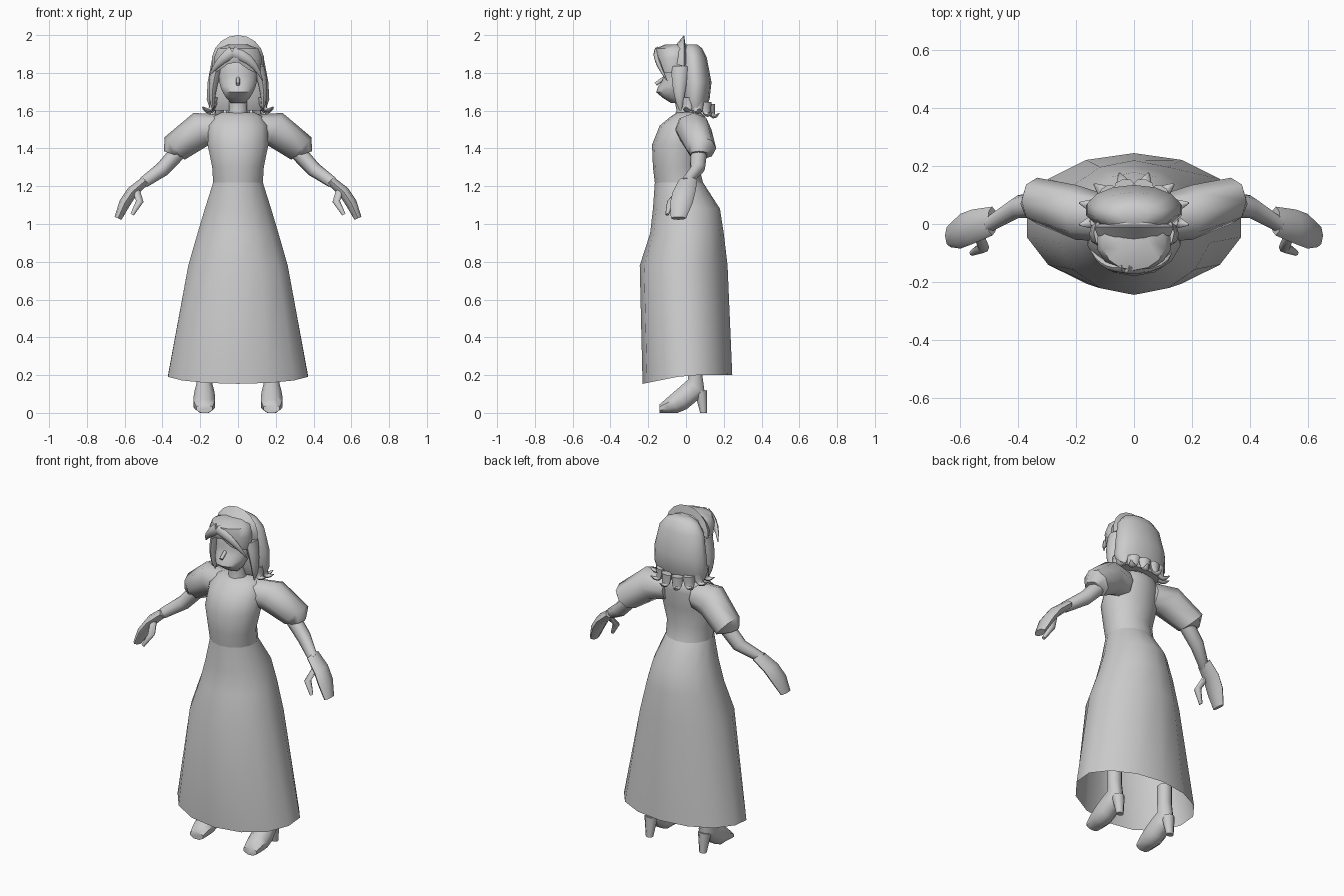
import bpy, bmesh
from math import sin, cos, pi, exp, radians
from mathutils import Vector

cube = bpy.data.objects.get("Cube")
if cube:
    bpy.data.objects.remove(cube, do_unlink=True)

shade = (.6, .6, .6, 1)
grey = bpy.data.materials.new("plain grey")
grey.use_nodes = True
grey.diffuse_color = shade
grey.node_tree.nodes["Principled BSDF"].inputs["Base Color"].default_value = shade

ACROSS = Vector((1, 0, 0))
DEPTH = Vector((0, 1, 0))
UP = Vector((0, 0, 1))


def ring(center, side, forward, count=8, turn=0):
    """Closed loop of points around a center, spanned by two half axes."""
    angles = [2 * pi * (step + turn) / count for step in range(count)]
    return [center + side * sin(angle) - forward * cos(angle) for angle in angles]


def level(height, width, front, back, count=14):
    """Horizontal ring given by its half width and its reach to front and back."""
    center = UP * height + DEPTH * (back - front) / 2
    return ring(center, ACROSS * width, DEPTH * (front + back) / 2, count)


def loft(name, rings, cap_start=True, cap_end=True, mirror=False, sharp=50):
    """Skin a list of rings into one object."""
    bm = bmesh.new()
    loops = [[bm.verts.new(point) for point in points] for points in rings]
    count = len(loops[0])
    for lower, upper in zip(loops, loops[1:]):
        for here in range(count):
            there = (here + 1) % count
            bm.faces.new((lower[here], lower[there], upper[there], upper[here]))
    if cap_start:
        bm.faces.new(loops[0])
    if cap_end:
        bm.faces.new(loops[-1])
    bmesh.ops.recalc_face_normals(bm, faces=bm.faces[:])
    mesh = bpy.data.meshes.new(name)
    bm.to_mesh(mesh)
    bm.free()
    mesh.materials.append(grey)
    part = bpy.data.objects.new(name, mesh)
    bpy.context.collection.objects.link(part)
    if mirror:
        part.modifiers.new("Mirror", "MIRROR")
    bpy.ops.object.select_all(action="DESELECT")
    part.select_set(True)
    bpy.context.view_layer.objects.active = part
    bpy.ops.object.shade_smooth_by_angle(angle=radians(sharp))


def tube(name, path, wide, ratio=1, mirror=False):
    """Limb along (x, y, z, radius) stations, broadened by ratio along wide."""
    centers = [Vector(station[:3]) for station in path]
    rings = []
    for index, center in enumerate(centers):
        following = centers[min(index + 1, len(centers) - 1)]
        along = (following - centers[max(index - 1, 0)]).normalized()
        radius = path[index][3]
        flat = along.cross(wide).normalized()
        rings.append(ring(center, wide.normalized() * radius * ratio, flat * radius))
    loft(name, rings, mirror=mirror)


def strand(name, start, bend, end, radius, wide, mirror=False):
    """Curved lock of hair that narrows to a point."""
    path = []
    steps = 5
    for step in range(steps + 1):
        t = step / steps
        point = Vector(start).lerp(bend, t).lerp(Vector(bend).lerp(end, t), t)
        path.append((*point, radius * (1.02 - t) ** .6))
    tube(name, path, Vector(wide), 1.6, mirror)


# Skirt: open bell whose hem dips at the front
hem = level(.2, .38, .23, .245)
for point in hem:
    point.z -= max(0, -point.y) * .2
waist = level(1.22, .135, .165, .09)
loft("skirt", [hem, level(.78, .27, .245, .22), level(.95, .22, .19, .2),
               level(1.08, .18, .175, .18), waist], False, False)

# Bodice
loft("bodice", [waist, level(1.3, .14, .175, .07), level(1.42, .165, .18, .09),
                level(1.52, .16, .14, .1), level(1.57, .13, .08, .1),
                level(1.59, .09, .05, .08)], False)

# Neck
loft("neck", [level(1.55, .06, .07, .05), level(1.6, .05, .05, .04),
              level(1.7, .05, .07, .04)])

# Puffed sleeves with tucked cuffs
tube("sleeve", [(.09, .02, 1.5, .08), (.2, .04, 1.5, .095),
                (.335, .08, 1.4, .08), (.345, .07, 1.37, .05)], DEPTH, mirror=True)

# Arms
tube("arm", [(.3, .07, 1.4, .045), (.4, .06, 1.29, .04),
             (.5, 0, 1.22, .03)], DEPTH, mirror=True)

# Hands and thumbs
tube("hand", [(.49, .01, 1.23, .025), (.56, -.01, 1.17, .03),
              (.6, -.025, 1.11, .03), (.635, -.04, 1.03, .02)],
     DEPTH, 2, mirror=True)
tube("thumb", [(.54, -.03, 1.18, .02), (.52, -.08, 1.12, .02),
               (.56, -.1, 1.05, .01)], DEPTH, mirror=True)


def shoe_slice(low, high, width):
    """Shoe section between a sole point and an upper point, flat underneath."""
    low, high = Vector((0, *low)), Vector((0, *high))
    grow = 1 / cos(pi / 8)
    center = (low + high) / 2 + ACROSS * .178
    return ring(center, ACROSS * width * grow, (high - low) / 2 * grow, turn=.5)


# Heeled shoes: the sole lies flat, then arches up into the ankle
foot = []
for step in range(6):
    t = step / 5
    foot.append(shoe_slice((.24 * t - .14, .2 * max(0, t - .5)),
                           (.15 * t - .14, .13 * t + .045),
                           .042 + .015 * sin(pi * t)))
foot += [shoe_slice((.085, top), (.01, top), .04) for top in (.21, .32)]
loft("shoe", foot, mirror=True)
loft("shoe_heel", [shoe_slice((.075, 0), (.11, 0), .02),
                   shoe_slice((.045, .11), (.11, .12), .035)], mirror=True)

# Head: rounded skull with full cheeks below recessed eyes
skull = []
for step in range(11):
    t = step / 10
    girth = sin(pi * (.06 + .88 * t)) ** .6
    cheek = .055 * exp(-((t - .2) / .15) ** 2)
    skull.append(level(1.64 + .29 * t, .105 * girth,
                       .04 + .08 * girth + cheek, .11 * girth - .06))
loft("head", skull)
tube("nose", [(0, -.12, 1.77, .01), (0, -.16, 1.74, .01)], ACROSS)

# Back hair
loft("back_hair", [level(1.6, .15, 0, .1), level(1.66, .17, .03, .125),
                   level(1.75, .165, .03, .135), level(1.88, .14, .03, .11),
                   level(1.93, .1, .02, .085), level(1.95, .05, 0, .06)])

# Flicked hair ends around the sides and back
for number in range(8):
    angle = radians(30 * number - 105)
    out = ACROSS * sin(angle) + DEPTH * .75 * cos(angle)
    root = DEPTH * .035 - UP * .035 * max(0, cos(angle))
    start, bend, end = [root + out * reach + UP * height for reach, height in
                        ((.135, 1.67), (.13, 1.57), (.195, 1.62))]
    strand(f"hair_flick_{number + 1}", start, bend, end, .022,
           ACROSS * cos(angle) - DEPTH * sin(angle))

# Fringe cap, lifted above the brow at an off-centre parting
rim = level(1.8, .12, .15, .02)
for point in rim:
    if point.y < -.06:
        point.z += max(0, .07 - .7 * abs(point.x + .02))
loft("fringe", [rim, level(1.88, .13, .165, .03), level(1.93, .11, .16, .03),
                level(1.95, .05, .11, .02)], False)

# Swept locks on both sides of the parting
parting = (-.03, -.15, 1.91)
strand("fringe_sweep_left", parting, (.09, -.17, 1.88), (.13, -.1, 1.76), .02, (.5, 0, 1))
strand("fringe_sweep_right", parting, (-.1, -.16, 1.87), (-.15, -.09, 1.79), .02, (-.5, 0, 1))

# Side locks framing the face
strand("side_lock", (.11, -.03, 1.83), (.15, -.04, 1.7), (.13, -.03, 1.6), .03, DEPTH, True)

# Upright headband, wedge-shaped in section
band = []
for step in range(11):
    angle = radians(20 * step - 100)
    arch = ACROSS * sin(angle) + UP * cos(angle)
    base = UP * 1.86
    band.append([base + arch * .08 + ACROSS * .04 * sin(angle) - DEPTH * .06,
                 base + arch * .14 - DEPTH * .01,
                 base + arch * .07 + ACROSS * .05 * sin(angle)])
loft("headband", band, sharp=40)
